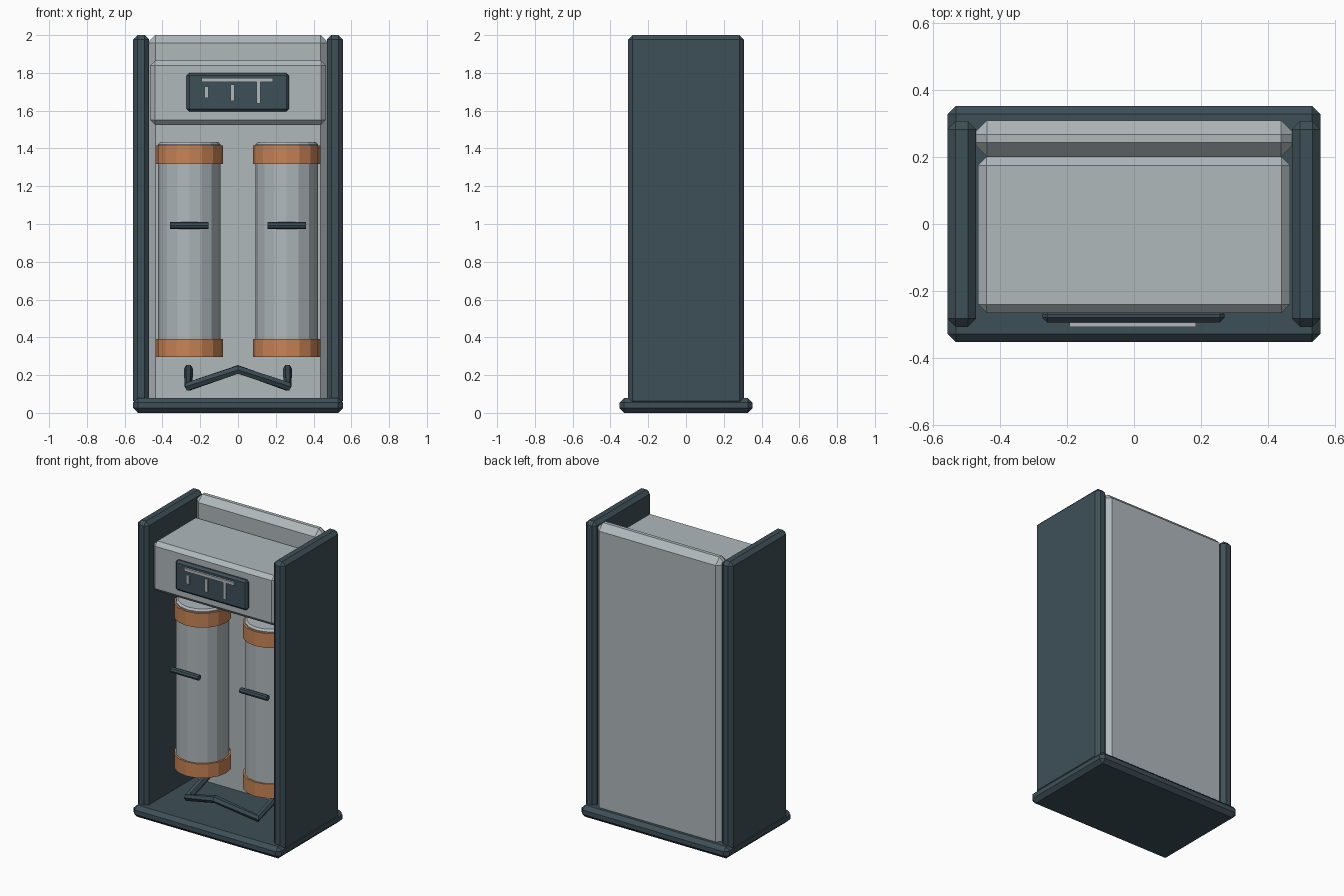
import bpy
from math import pi

cube = bpy.data.objects.get("Cube")
if cube:
    bpy.data.objects.remove(cube, do_unlink=True)


def material(name, rgb):
    m = bpy.data.materials.new(name)
    m.use_nodes = True
    m.diffuse_color = (*rgb, 1)
    m.node_tree.nodes["Principled BSDF"].inputs["Base Color"].default_value = (*rgb, 1)
    return m


slate = material("dark slate", (0.048, 0.08, 0.097))
grey = material("pale grey", (0.43, 0.48, 0.5))
copper = material("copper", (0.58, 0.23, 0.09))


def finish(obj, name, mat, bevel=0):
    obj.name = name
    obj.data.materials.append(mat)
    if bevel:
        mod = obj.modifiers.new("Bevel", "BEVEL")
        mod.width = bevel
        mod.segments = 1
        mod.limit_method = 'ANGLE'
        mod.angle_limit = pi / 4
    return obj


def box(name, x, y, z, mat, bevel=0):
    """Box from (min, max) ranges on each axis."""
    ranges = (x, y, z)
    bpy.ops.mesh.primitive_cube_add(size=1, location=[(a + b) / 2 for a, b in ranges])
    obj = bpy.context.object
    obj.scale = [b - a for a, b in ranges]
    bpy.ops.object.transform_apply(location=False, rotation=False, scale=True)
    return finish(obj, name, mat, bevel)


def cylinder(name, radius, x, y, z, mat, bevel=0, sides=16):
    """Upright cylinder over the height range z."""
    bpy.ops.mesh.primitive_cylinder_add(vertices=sides, radius=radius, depth=z[1] - z[0],
                                        location=(x, y, sum(z) / 2))
    return finish(bpy.context.object, name, mat, bevel)


# Cabinet
box("base", (-0.555, 0.555), (-0.352, 0.352), (0, 0.08), slate, 0.025)
box("back_panel", (-0.48, 0.48), (0.2, 0.308), (0.002, 2), grey, 0.042)
box("header_box", (-0.465, 0.465), (-0.265, 0.2), (1.525, 1.865), grey, 0.026)
for side, s in (("left", 1), ("right", -1)):
    box(side + "_wall", sorted((0.47 * s, 0.555 * s)), (-0.306, 0.306), (0.04, 2), slate, 0.024)

# Display plate with raised marks
box("display_plate", (-0.272, 0.27), (-0.293, -0.255), (1.595, 1.8), slate, 0.014)
box("display_bar", (-0.192, 0.184), (-0.306, -0.29), (1.752, 1.773), grey)
for i, (x, low, high) in enumerate(((-0.167, 1.667, 1.727), (-0.029, 1.65, 1.738), (0.109, 1.637, 1.753))):
    box(f"display_mark_{i + 1}", (x - 0.011, x + 0.011), (-0.302, -0.29), (low, high), grey)

# Twin canisters with end bands and grips
for side, s in (("left", 1), ("right", -1)):
    x, y = 0.258 * s, -0.01
    cylinder(side + "_canister", 0.166, x, y, (0.302, 1.434), grey, 0.012)
    cylinder(side + "_lower_band", 0.178, x, y, (0.296, 0.392), copper)
    cylinder(side + "_upper_band", 0.178, x, y, (1.318, 1.415), copper)
    grip = cylinder(side + "_grip", 0.019, x, -0.193, (0.89, 1.095), slate, sides=8)
    grip.rotation_euler.y = pi / 2

# Bent hose between the canisters
path = [(-0.262, 0.12, 0.232), (-0.262, -0.165, 0.14), (0, -0.245, 0.23),
        (0.262, -0.165, 0.14), (0.262, 0.12, 0.232)]
curve = bpy.data.curves.new("hose", 'CURVE')
curve.dimensions = '3D'
curve.bevel_depth = 0.025
curve.bevel_resolution = 1
curve.use_fill_caps = True
spline = curve.splines.new('POLY')
spline.points.add(len(path) - 1)
for point, co in zip(spline.points, path):
    point.co = (*co, 1)
spline.use_smooth = False
hose = bpy.data.objects.new("hose", curve)
bpy.context.collection.objects.link(hose)
finish(hose, "hose", slate)
